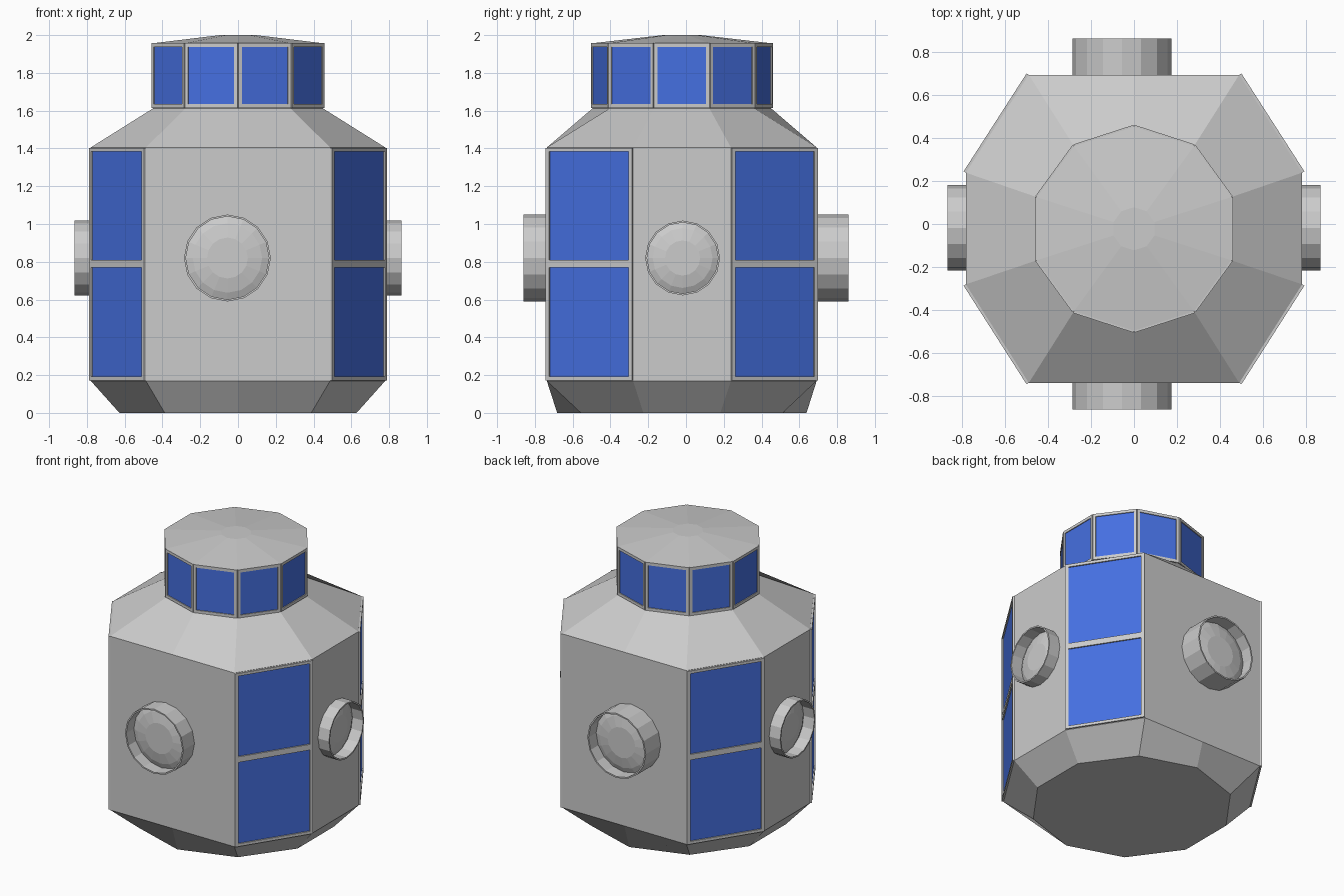
import bpy, bmesh
from math import sin, cos, pi
from mathutils import Vector, Matrix

if "Cube" in bpy.data.objects:
    bpy.data.objects.remove(bpy.data.objects["Cube"])

CY = -0.022  # y of the vertical axis


def make(name, bm, mat=None):
    bmesh.ops.recalc_face_normals(bm, faces=bm.faces)
    me = bpy.data.meshes.new(name)
    bm.to_mesh(me)
    bm.free()
    ob = bpy.data.objects.new(name, me)
    bpy.context.collection.objects.link(ob)
    if mat:
        me.materials.append(mat)
    return ob


def loft(bm, rings, cap_start=True, cap_end=True):
    loops = [[bm.verts.new(p) for p in r] for r in rings]
    n = len(loops[0])
    for a, b in zip(loops, loops[1:]):
        for i in range(n):
            j = (i + 1) % n
            bm.faces.new((a[i], a[j], b[j], b[i]))
    if cap_start:
        bm.faces.new(loops[0][::-1])
    if cap_end:
        bm.faces.new(loops[-1])


def decagon(r, z):
    return [Vector((r * cos(-pi/2 + k * pi/5), CY + r * sin(-pi/2 + k * pi/5), z))
            for k in range(10)]


def hull(z):
    half = [(0, -.737), (.488, -.737), (.78, -.28), (.78, .238), (.488, .692), (0, .692)]
    pts = half + [(-x, y) for x, y in half[4:0:-1]]
    return [Vector((x, y, z)) for x, y in pts]


def slab(bm, p, q, s0, s1, z0, z1, d0, d1):
    """Box on the wall p-q: s along the wall, z up, d outwards."""
    t = (q - p).normalized()
    n = Vector((t.y, -t.x, 0))
    def ring(d):
        return [Vector((p.x, p.y, 0)) + t * s + n * d + Vector((0, 0, z))
                for s, z in ((s0, z0), (s1, z0), (s1, z1), (s0, z1))]
    loft(bm, [ring(d0), ring(d1)])


def window(frame, glass, p, q, z0, z1, b, d, bz):
    """Raised border of width b with a glass pane set inside."""
    w = (q - p).length
    for s0, s1, za, zb in ((0, w, z0, z0 + bz), (0, w, z1 - bz, z1),
                           (0, b, z0 + bz, z1 - bz), (w - b, w, z0 + bz, z1 - bz)):
        slab(frame, p, q, s0, s1, za, zb, -.005, d)
    slab(glass, p, q, b, w - b, z0 + bz, z1 - bz, -.005, .003)


blue = bpy.data.materials.new("blue_glass")
blue.diffuse_color = (.06, .16, .75, 1)
blue.use_nodes = True
blue.node_tree.nodes["Principled BSDF"].inputs["Base Color"].default_value = blue.diffuse_color

# Main hull with tapered foot and shoulder
bm = bmesh.new()
loft(bm, [decagon(.66, 0), hull(.17), hull(1.405), decagon(.473, 1.612)])
make("hull", bm)

# Lookout drum and shallow roof
bm = bmesh.new()
loft(bm, [decagon(.473, 1.61), decagon(.473, 1.957), decagon(.1, 2.0)])
make("lookout", bm)

# Large double windows on the four diagonal walls
frame, glass = bmesh.new(), bmesh.new()
h = hull(0)
for i in (1, 3, 6, 8):
    p, q = h[i], h[(i + 1) % 10]
    window(frame, glass, p, q, .172, .79, .022, .012, .02)
    window(frame, glass, p, q, .79, 1.403, .022, .012, .02)
make("hull_window_frames", frame)
make("hull_window_glass", glass, blue)

# Ten lookout windows
frame, glass = bmesh.new(), bmesh.new()
d = decagon(.473, 0)
for i in range(10):
    window(frame, glass, d[i], d[(i + 1) % 10], 1.615, 1.957, .018, .009, .02)
make("lookout_window_frames", frame)
make("lookout_window_glass", glass, blue)


def port(name, centre, yaw, r, length):
    """Short hollow collar with a domed hatch; local +z points outwards."""
    profile = [(r, -.03), (r, length), (r - .01, length), (r - .01, length - .085),
               (r * .8, length - .07), (r * .47, length - .055)]
    n = 16
    bm = bmesh.new()
    loft(bm, [[Vector((a * cos(2*pi*k/n), a * sin(2*pi*k/n), z)) for k in range(n)]
              for a, z in profile])
    ob = make(name, bm)
    ob.matrix_world = (Matrix.Translation(centre) @ Matrix.Rotation(yaw, 4, 'Z')
                       @ Matrix.Rotation(pi/2, 4, 'X'))


# Docking ports on the four flat walls
port("front_port", (-.056, -.737, .82), 0, .23, .124)
port("back_port", (-.056, .692, .82), pi, .23, .168)
port("right_port", (.78, -.018, .82), pi/2, .198, .086)
port("left_port", (-.78, -.018, .82), -pi/2, .198, .086)
